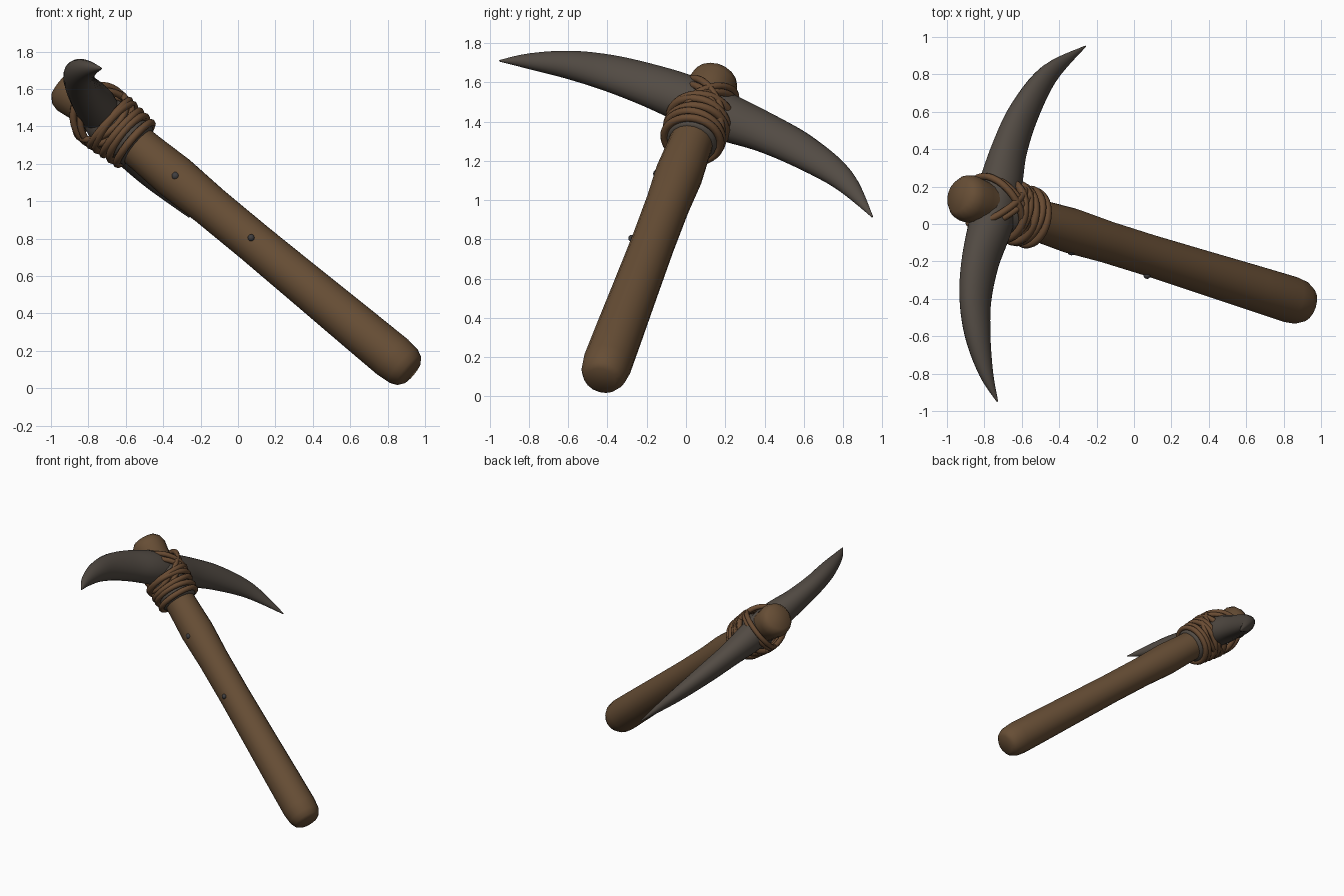
import bpy, bmesh, math
from mathutils import Vector as V

if "Cube" in bpy.data.objects:
    bpy.data.objects.remove(bpy.data.objects["Cube"])

def material(name, rgb):
    m = bpy.data.materials.new(name)
    m.diffuse_color = (*rgb, 1)
    m.use_nodes = True
    m.node_tree.nodes["Principled BSDF"].inputs["Base Color"].default_value = m.diffuse_color
    return m

WOOD = material("brown wood", (0.135, 0.076, 0.036))
ROPE = material("brown cord", (0.140, 0.070, 0.032))
STONE = material("dark grey stone", (0.085, 0.070, 0.057))
STUD = material("charcoal stud", (0.050, 0.048, 0.050))

def finish(bm, name, mat, angle=50):
    bmesh.ops.recalc_face_normals(bm, faces=bm.faces)
    me = bpy.data.meshes.new(name)
    bm.to_mesh(me)
    bm.free()
    me.materials.append(mat)
    ob = bpy.data.objects.new(name, me)
    bpy.context.collection.objects.link(ob)
    bpy.context.view_layer.objects.active = ob
    ob.select_set(True)
    bpy.ops.object.shade_smooth_by_angle(angle=math.radians(angle))
    ob.select_set(False)
    return ob

def sweep(name, pts, sizes, up, mat, sides=16, closed=False, angle=50):
    """Elliptical tube along pts; sizes are (semi-axis along up, semi-axis across)."""
    bm = bmesh.new()
    n, rings = len(pts), []
    for i, p in enumerate(pts):
        if closed:
            t = pts[(i + 1) % n] - pts[i - 1]
        else:
            t = pts[min(i + 1, n - 1)] - pts[max(i - 1, 0)]
        t.normalize()
        a = (up - t * up.dot(t)).normalized()
        b = t.cross(a)
        ra, rb = sizes[i]
        rings.append([bm.verts.new(p + a * ra * math.cos(k * math.tau / sides)
                                   + b * rb * math.sin(k * math.tau / sides)) for k in range(sides)])
    for i in range(n if closed else n - 1):
        r, s = rings[i], rings[(i + 1) % n]
        for k in range(sides):
            j = (k + 1) % sides
            bm.faces.new((r[k], r[j], s[j], s[k]))
    if not closed:
        bm.faces.new(rings[0])
        bm.faces.new(rings[-1])
    return finish(bm, name, mat, angle)

def smooth_rows(rows, steps=5):
    """Catmull-Rom resampling of number rows."""
    rows = [V(r) for r in rows]
    out = []
    for i in range(len(rows) - 1):
        p0, p1, p2, p3 = rows[max(i - 1, 0)], rows[i], rows[i + 1], rows[min(i + 2, len(rows) - 1)]
        for s in range(steps):
            t = s / steps
            out.append(0.5 * (2 * p1 + (p2 - p0) * t + (2 * p0 - 5 * p1 + 4 * p2 - p3) * t * t
                              + (3 * p1 - p0 - 3 * p2 + p3) * t ** 3))
    return out + [rows[-1]]

# main directions: handle axis u, head direction w, face normal n
BOTTOM, TOP = V((0.92, -0.43, 0.09)), V((-0.93, 0.15, 1.62))
u = (TOP - BOTTOM).normalized()
w = V((0.22, 0.90, -0.375))
w = (w - u * w.dot(u)).normalized()
n = u.cross(w)
if n.z < 0:
    n = -n
along = lambda t: BOTTOM.lerp(TOP, t)

# handle: thick rounded ends, slimmer where the head crosses
prof = [(-0.004, 0.075), (0.004, 0.10), (0.02, 0.118), (0.05, 0.126), (0.15, 0.123), (0.3, 0.117),
        (0.45, 0.112), (0.58, 0.113), (0.68, 0.122), (0.76, 0.114), (0.84, 0.11), (0.90, 0.105),
        (0.945, 0.118), (0.975, 0.128), (0.992, 0.118), (1.005, 0.09)]
sweep("handle", [along(t) for t, r in prof], [(r, r) for t, r in prof], n, WOOD, sides=18)

# curved two-pointed head: x, y, z, long semi-axis, short semi-axis
head = [(-0.73, -0.95, 1.71, 0.004, 0.004), (-0.79, -0.8, 1.708, 0.042, 0.036),
        (-0.835, -0.6, 1.69, 0.076, 0.064), (-0.848, -0.4, 1.65, 0.102, 0.076),
        (-0.822, -0.2, 1.59, 0.118, 0.09), (-0.765, 0.0, 1.515, 0.128, 0.112),
        (-0.715, 0.2, 1.425, 0.128, 0.108), (-0.665, 0.4, 1.345, 0.110, 0.086),
        (-0.585, 0.6, 1.245, 0.094, 0.07), (-0.455, 0.8, 1.105, 0.062, 0.045),
        (-0.26, 0.95, 0.915, 0.004, 0.004)]
rows = []
for r in smooth_rows(head):
    rows.append((V(r[:3]), (max(r[3], 0.003), max(r[4], 0.003))))
sweep("pick_head", [r[0] for r in rows], [r[1] for r in rows], V((-0.6, 0.1, 0.8)), STONE, sides=20)

# sleeve under the cord
sweep("sleeve", [along(t) for t in (0.785, 0.79, 0.87, 0.9)],
      [(r, r) for r in (0.118, 0.13, 0.135, 0.11)], n, STONE, sides=20)

def loop(name, c, d, rd, rn, r=0.019):
    """Cord ring round c, spanned by direction d and the face normal."""
    pts = [c + d * rd * math.cos(i * math.tau / 36) + n * rn * math.sin(i * math.tau / 36) for i in range(36)]
    sweep(name, pts, [(r, r)] * 36, d.cross(n), ROPE, sides=8, closed=True)

# cord wraps round the handle below the head
for i, (t, tilt) in enumerate([(0.797, 0.06), (0.815, -0.05), (0.834, 0.10), (0.853, -0.06), (0.868, 0.16)]):
    loop(f"cord_wrap_{i + 1}", along(t), (w + u * tilt).normalized(), 0.145 + 0.003 * i, 0.143 + 0.004 * i, 0.021)

# crossing cord loops over the head
cross = V((-0.735, 0.1, 1.47))
for i, (s, off) in enumerate([(1, -0.012), (-1, -0.012), (1, -0.055), (-1, -0.06)]):
    loop(f"cord_cross_{i + 1}", cross + u * off - n * 0.01,
         (w * 0.72 + u * 0.7 * s).normalized(), 0.185, 0.16 - 0.006 * (i // 2))

# small studs on the handle side
for i, (p, r) in enumerate([((-0.335, -0.145, 1.135), 0.023), ((0.07, -0.275, 0.805), 0.019)]):
    bm = bmesh.new()
    bmesh.ops.create_uvsphere(bm, u_segments=10, v_segments=6, radius=r)
    bmesh.ops.translate(bm, verts=bm.verts, vec=V(p))
    finish(bm, f"stud_{i + 1}", STUD)
